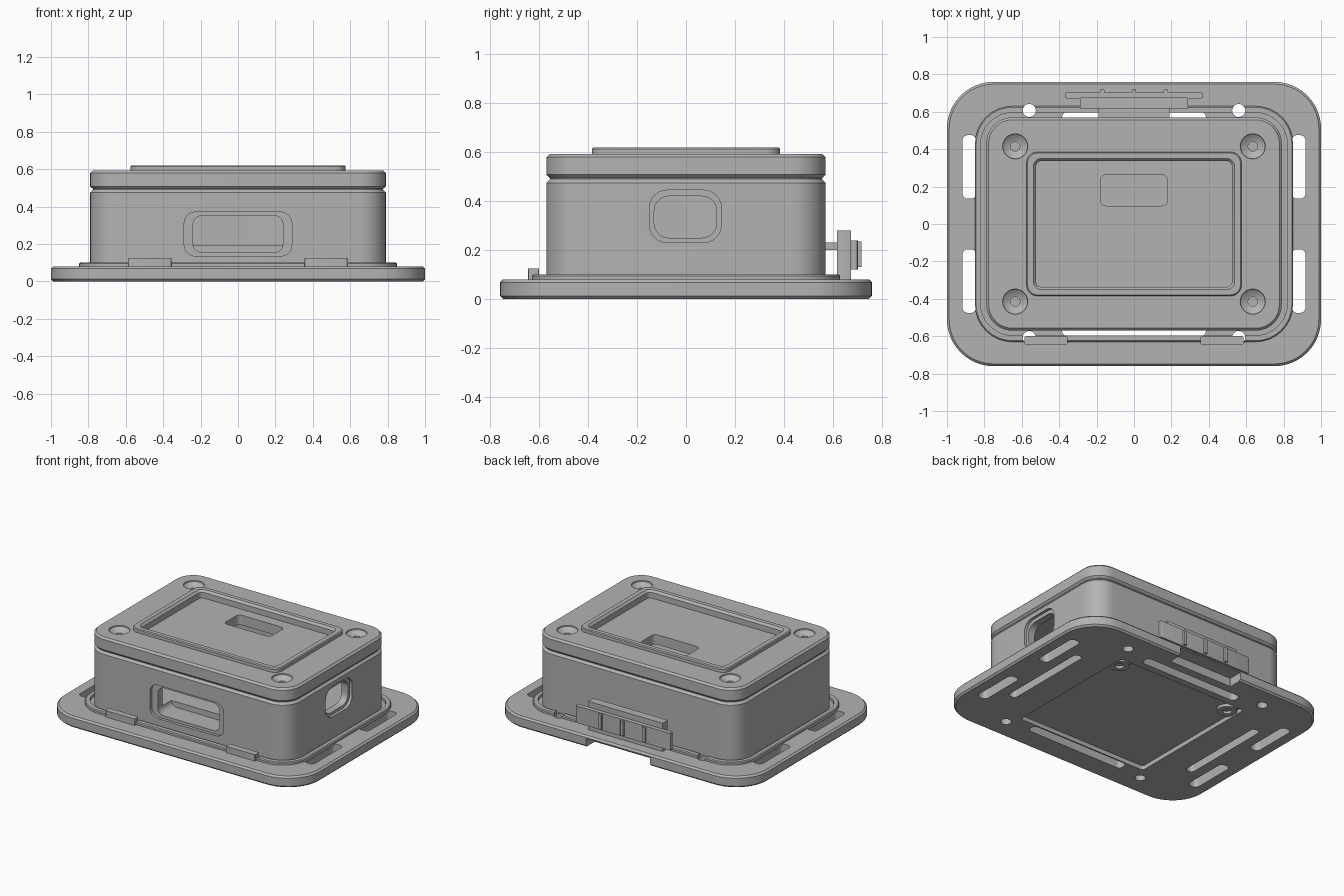
import bpy, bmesh, math

if "Cube" in bpy.data.objects:
    bpy.data.objects.remove(bpy.data.objects["Cube"])

grey = bpy.data.materials.new("light_grey")
grey.diffuse_color = (0.45, 0.45, 0.45, 1)
grey.use_nodes = True
grey.node_tree.nodes["Principled BSDF"].inputs["Base Color"].default_value = grey.diffuse_color

# Directions in which a rounded profile can be extruded
UP = lambda x, y, z: (x, y, z)
FRONT = lambda x, y, z: (x, -z, y)
SIDE = lambda x, y, z: (z, x, y)


def solid(name, cx, cy, w, h, r, levels, way=UP, steps=8):
    """Rounded rectangle lofted through (height, inset) levels."""
    bm = bmesh.new()
    rings = []
    for z, inset in levels:
        a, b = w / 2 - inset, h / 2 - inset
        q = min(max(r - inset, 0.001), a, b)
        ring = []
        for k, (sx, sy) in enumerate([(1, 1), (-1, 1), (-1, -1), (1, -1)]):
            for i in range(steps + 1):
                t = math.pi / 2 * (k + i / steps)
                ring.append(bm.verts.new(way(cx + sx * (a - q) + q * math.cos(t),
                                             cy + sy * (b - q) + q * math.sin(t), z)))
        rings.append(ring)
    n = len(rings[0])
    bm.faces.new(rings[0][::-1])
    bm.faces.new(rings[-1])
    for lo, hi in zip(rings, rings[1:]):
        for i in range(n):
            j = (i + 1) % n
            bm.faces.new((lo[i], lo[j], hi[j], hi[i]))
    bmesh.ops.remove_doubles(bm, verts=bm.verts, dist=1e-5)
    bmesh.ops.recalc_face_normals(bm, faces=bm.faces)
    me = bpy.data.meshes.new(name)
    bm.to_mesh(me)
    bm.free()
    me.materials.append(grey)
    ob = bpy.data.objects.new(name, me)
    bpy.context.collection.objects.link(ob)
    return ob


def box(name, x0, x1, y0, y1, z0, z1, r=0.003, bevel=0.0):
    lv = [(z0, bevel), (z0 + bevel, 0), (z1 - bevel, 0), (z1, bevel)] if bevel else [(z0, 0), (z1, 0)]
    return solid(name, (x0 + x1) / 2, (y0 + y1) / 2, x1 - x0, y1 - y0, r, lv, steps=3)


def cut(ob, *args, **kw):
    """Subtract a lofted solid from an object."""
    cutter = solid("cutter", *args, **kw)
    bpy.context.view_layer.objects.active = ob
    m = ob.modifiers.new("cut", "BOOLEAN")
    m.operation, m.solver, m.object = "DIFFERENCE", "EXACT", cutter
    bpy.ops.object.modifier_apply(modifier=m.name)
    bpy.data.objects.remove(cutter)


THROUGH = [(-0.1, 0), (0.3, 0)]

# Base plate with mounting slots, pocket and finger notch
plate = solid("base_plate", 0, 0, 2, 1.52, 0.25,
              [(0, 0.012), (0.012, 0), (0.068, 0), (0.08, 0.012)], steps=12)
cut(plate, 0, -0.02, 1.02, 1.0, 0.02, [(-0.1, 0), (0.03, 0)])
cut(plate, 0, 0.73, 0.5, 0.14, 0.002, [(-0.1, 0), (0.06, 0)])
for s in (-1, 1):
    for t in (-1, 1):
        cut(plate, s * 0.88, t * 0.305, 0.075, 0.34, 0.03, THROUGH)
        cut(plate, s * 0.56, t * 0.607, 0.07, 0.07, 0.035, THROUGH)
    cut(plate, s * 0.74, 0, 0.06, 0.68, 0.025, THROUGH)
    cut(plate, 0, s * 0.565, 0.77, 0.07, 0.03, THROUGH)

# Raised ring around the housing
ring = solid("seat_ring", 0, 0, 1.70, 1.26, 0.2, [(0.07, 0), (0.094, 0), (0.1, 0.006)])
cut(ring, 0, 0, 1.64, 1.19, 0.17, [(0, 0), (0.2, 0)])
for s in (-1, 1):
    for t in (-1, 1):
        cut(ring, s * 0.56, t * 0.607, 0.07, 0.07, 0.035, THROUGH)

# Bosses in the underside pocket
for s in (-1, 1):
    boss = solid("underside_boss", s * 0.45, 0.39, 0.13, 0.13, 0.065, [(0.01, 0), (0.035, 0)])
    cut(boss, s * 0.45, 0.39, 0.06, 0.06, 0.03, [(-0.1, 0), (0.028, 0)])

# Hollow housing with framed front and side windows
body = solid("housing", 0, 0, 1.58, 1.14, 0.14,
             [(0.075, 0), (0.475, 0), (0.49, 0.015), (0.497, 0.015)], steps=12)
cut(body, 0, 0, 1.44, 1.0, 0.08, [(0.195, 0), (0.6, 0)])
cut(body, 0, 0.2525, 0.575, 0.235, 0.06, [(0.55, 0), (0.7, 0)], way=FRONT)
cut(body, 0, 0.2525, 0.48, 0.195, 0.045, [(0.4, 0), (0.7, 0)], way=FRONT)
cut(body, -0.0025, 0.3375, 0.295, 0.215, 0.075, [(0.77, 0), (0.9, 0)], way=SIDE)
cut(body, -0.0025, 0.335, 0.255, 0.17, 0.06, [(0.6, 0), (0.9, 0)], way=SIDE)

# Lid with countersunk screw holes and a framed recess
lid = solid("lid", 0, 0, 1.58, 1.14, 0.14,
            [(0.495, 0.013), (0.508, 0), (0.58, 0), (0.593, 0.013)], steps=12)
rim = solid("lid_rim", 0, 0, 1.15, 0.77, 0.06, [(0.575, 0), (0.614, 0), (0.62, 0.006)])
RECESS = [(0.565, 0.016), (0.605, 0.016), (0.622, 0)]
cut(lid, 0, 0, 1.08, 0.705, 0.045, RECESS)
cut(rim, 0, 0, 1.08, 0.705, 0.045, RECESS)
cut(lid, 0, 0.18, 0.36, 0.165, 0.03, [(0.4, 0), (0.7, 0)])
for s in (-1, 1):
    for t in (-1, 1):
        cut(lid, s * 0.635, t * 0.415, 0.14, 0.14, 0.07,
            [(0.52, 0.045), (0.56, 0.045), (0.562, 0.034), (0.585, 0.004), (0.61, 0)])

# Front hooks
for s in (-1, 1):
    box("front_hook", s * 0.47 - 0.115, s * 0.47 + 0.115, -0.645, -0.6, 0.07, 0.125, 0.008)

# Rear latch: tongue, block, grip bar and ribs
box("latch_tongue", -0.19, 0.19, 0.56, 0.625, 0.2, 0.23)
box("latch_block", -0.29, 0.29, 0.617, 0.675, 0.075, 0.28)
box("latch_grip", -0.37, 0.37, 0.672, 0.704, 0.12, 0.24, 0.012)
for x in (-0.17, 0, 0.17):
    box("latch_rib", x - 0.012, x + 0.012, 0.7, 0.718, 0.13, 0.235)

# Smooth rounded corners, keep edges crisp
bpy.ops.object.select_all(action="SELECT")
bpy.context.view_layer.objects.active = body
bpy.ops.object.shade_smooth_by_angle(angle=math.radians(30))
